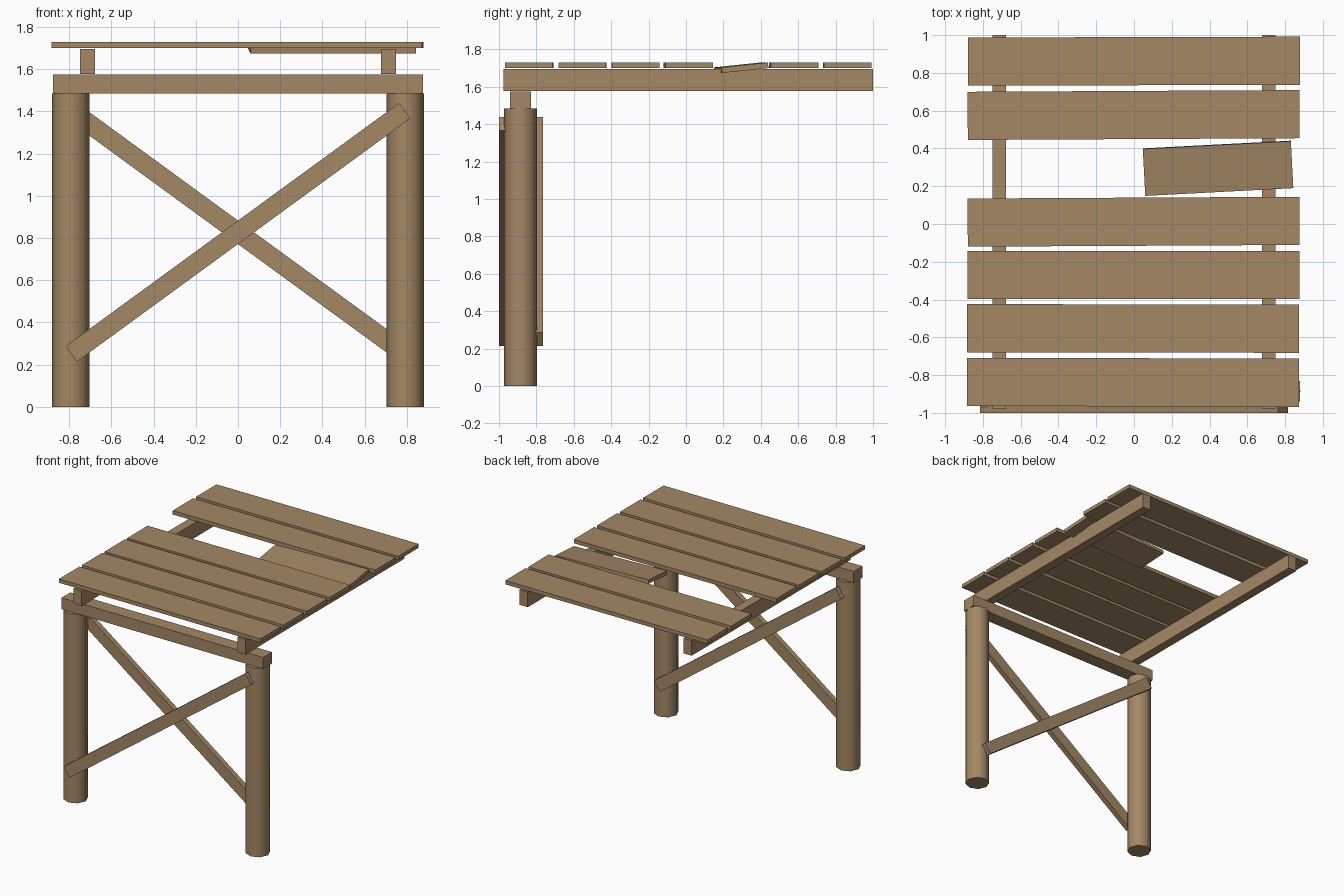
import bpy, math
from mathutils import Vector

cube = bpy.data.objects.get("Cube")
if cube:
    bpy.data.objects.remove(cube, do_unlink=True)

wood = bpy.data.materials.new("weathered_wood")
wood.use_nodes = True
colour = (0.37, 0.245, 0.13, 1)
wood.diffuse_color = colour
wood.node_tree.nodes["Principled BSDF"].inputs["Base Color"].default_value = colour


def board(name, centre, size, rot=(0, 0, 0)):
    """Rectangular timber, rotation in degrees."""
    bpy.ops.mesh.primitive_cube_add(size=1, location=centre,
                                    rotation=[math.radians(a) for a in rot])
    ob = bpy.context.object
    ob.name = name
    ob.scale = size
    bpy.ops.object.transform_apply(location=False, rotation=False, scale=True)
    ob.data.materials.append(wood)
    return ob


# Round posts and the lengthwise rails
for side, s in (("right", -1), ("left", 1)):
    bpy.ops.mesh.primitive_cylinder_add(vertices=8, radius=0.089, depth=1.485,
                                        location=(s * 0.793, -0.885, 0.7425))
    post = bpy.context.object
    post.name = side + "_post"
    post.data.materials.append(wood)
    bpy.ops.object.shade_smooth_by_angle(angle=math.radians(60))
    board(side + "_rail", (s * 0.713, 0.012, 1.636), (0.072, 1.976, 0.118))

# Crossbeam on top of the posts
board("crossbeam", (0, -0.885, 1.53), (1.755, 0.11, 0.09))

# Diagonal braces, one on each face of the posts
span = Vector((1.58, 0, 1.153))
slope = math.degrees(math.atan2(span.z, span.x))
for name, y, sign in (("front_brace", -0.979, -1), ("back_brace", -0.786, 1)):
    board(name, (0, y, 0.827), (span.length, 0.042, 0.09), (0, sign * slope, 0))

# Deck planks: centre x, centre y, slight twist
planks = [(-0.005, -0.838, -0.15), (-0.005, -0.553, -0.1), (-0.003, -0.27, 0.05),
          (-0.002, 0.012, 0.3), (-0.002, 0.577, 0.3), (0, 0.862, 0.15)]
for i, (x, y, twist) in enumerate(planks):
    board("plank_%d" % (i + 1), (x, y, 1.715), (1.757, 0.255, 0.03), (0, 0, twist))

# Broken plank, tilted down into its gap
board("broken_plank", (0.445, 0.295, 1.702), (0.785, 0.25, 0.03), (6, 0, 3))
